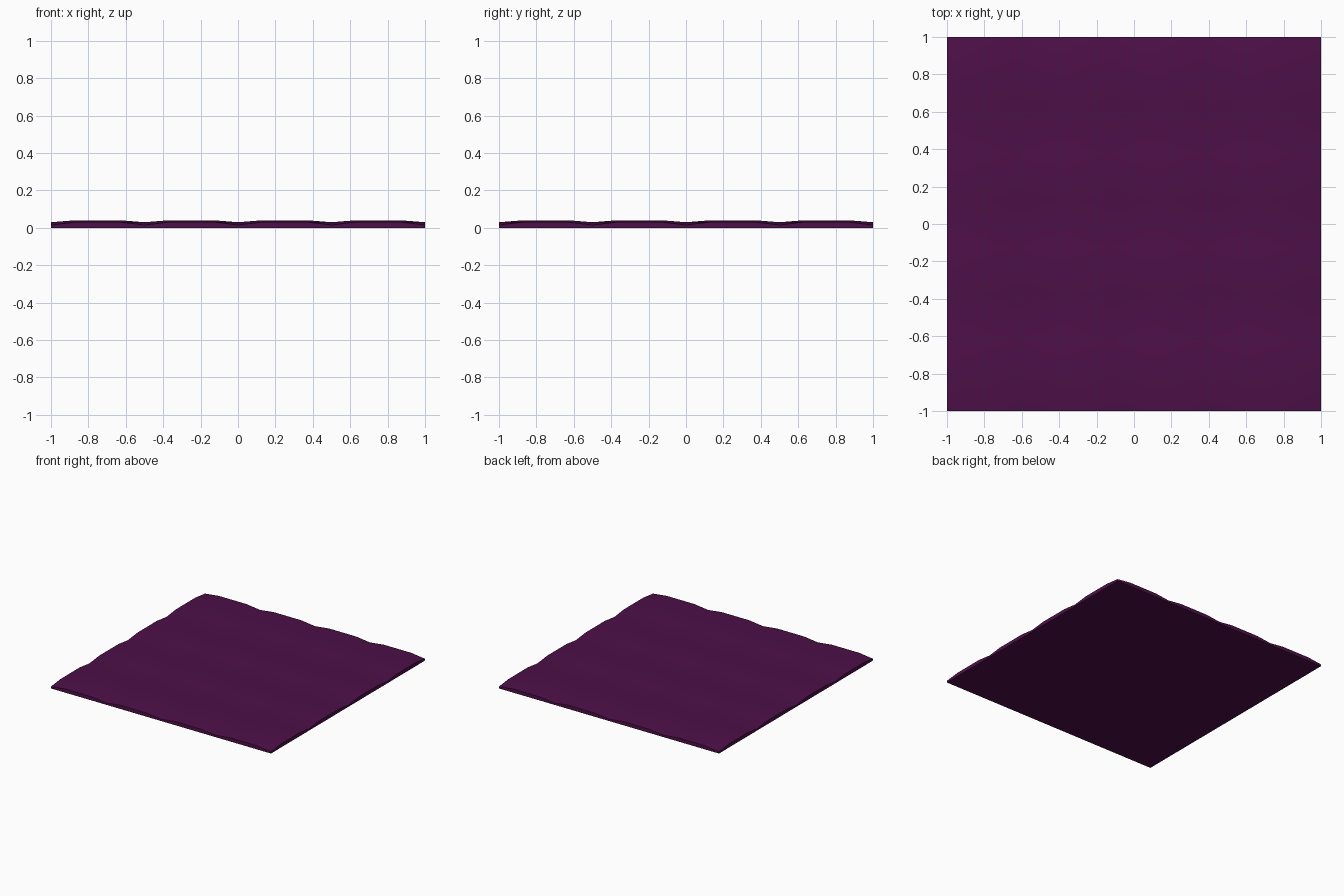
import bpy, bmesh

if "Cube" in bpy.data.objects:
    bpy.data.objects.remove(bpy.data.objects["Cube"])

N = 4            # pads per side
S = 0.5          # pad size
K = 4            # cells per pad

mat = bpy.data.materials.new("purple_fabric")
mat.diffuse_color = (0.075, 0.005, 0.065, 1)
mat.use_nodes = True
mat.node_tree.nodes["Principled BSDF"].inputs["Base Color"].default_value = mat.diffuse_color

def height(i, j):
    """Padded height: low at seam crossings, flat on pad centres."""
    a, b = i % K != 0, j % K != 0
    return 0.04 if a and b else 0.03 if a or b else 0.015

# Quilted mat: bottom sheet, then padded top and thin rim
bm = bmesh.new()
n = N * K
top = [[bm.verts.new((-1 + i * S / K, -1 + j * S / K, height(i, j)))
        for j in range(n + 1)] for i in range(n + 1)]
for i in range(n):
    for j in range(n):
        bm.faces.new((top[i][j], top[i + 1][j], top[i + 1][j + 1], top[i][j + 1]))

rim = ([top[i][0] for i in range(n)] + [top[n][j] for j in range(n)] +
       [top[i][n] for i in range(n, 0, -1)] + [top[0][j] for j in range(n, 0, -1)])
base = [bm.verts.new((v.co.x, v.co.y, 0)) for v in rim]
for k in range(len(rim)):
    m = (k + 1) % len(rim)
    bm.faces.new((rim[k], base[k], base[m], rim[m]))
bm.faces.new(base[::-1])
bmesh.ops.recalc_face_normals(bm, faces=bm.faces)

me = bpy.data.meshes.new("quilted_mat")
bm.to_mesh(me)
bm.free()
mat_obj = bpy.data.objects.new("quilted_mat", me)
bpy.context.collection.objects.link(mat_obj)
me.materials.append(mat)
bpy.context.view_layer.objects.active = mat_obj
mat_obj.select_set(True)
bpy.ops.object.shade_smooth_by_angle(angle=0.6)
